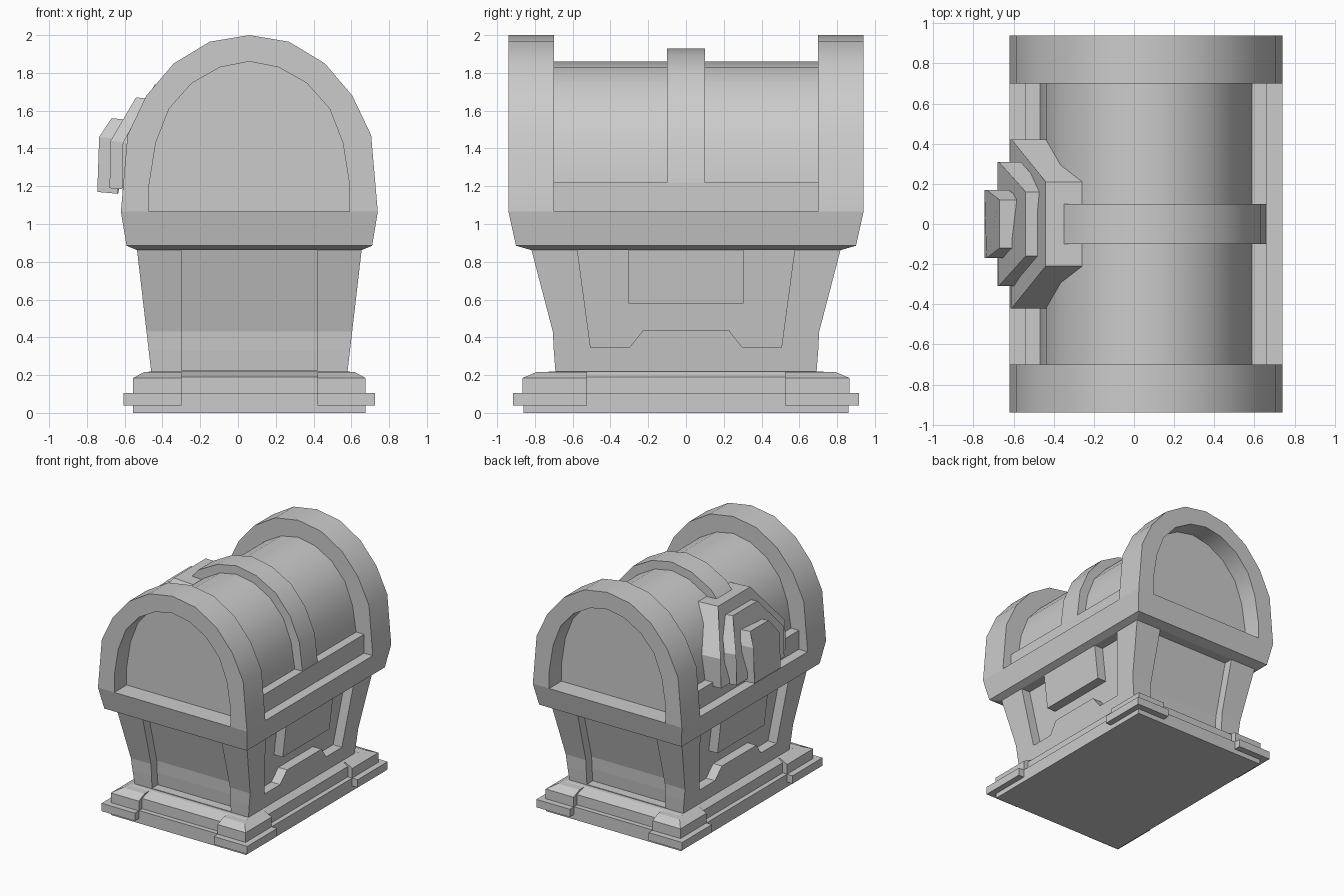
import bpy, bmesh
from mathutils import Vector

if "Cube" in bpy.data.objects:
    bpy.data.objects.remove(bpy.data.objects["Cube"])

CX = 0.06   # the chest is off-centre because the lock sticks out on the left


def make(name, verts, faces, smooth=False):
    me = bpy.data.meshes.new(name)
    me.from_pydata([tuple(v) for v in verts], [], faces)
    bm = bmesh.new()
    bm.from_mesh(me)
    bmesh.ops.recalc_face_normals(bm, faces=bm.faces)
    bm.to_mesh(me)
    bm.free()
    ob = bpy.data.objects.new(name, me)
    bpy.context.collection.objects.link(ob)
    if smooth:
        bpy.ops.object.select_all(action='DESELECT')
        ob.select_set(True)
        bpy.context.view_layer.objects.active = ob
        bpy.ops.object.shade_smooth_by_angle(angle=0.6)
    return ob


def loft(name, rings, smooth=False):
    n = len(rings[0])
    faces = [list(range(n)), [(len(rings) - 1) * n + i for i in range(n)]]
    for k in range(len(rings) - 1):
        for i in range(n):
            j = (i + 1) % n
            faces.append([k * n + i, k * n + j, (k + 1) * n + j, (k + 1) * n + i])
    return make(name, [v for r in rings for v in r], faces, smooth)


def rect(x0, x1, y0, y1, z):
    return [(CX + x0, y0, z), (CX + x1, y0, z), (CX + x1, y1, z), (CX + x0, y1, z)]


def stack(name, levels):
    # centred tapering box: levels are (half x, half y, z)
    return loft(name, [rect(-a, a, -b, b, z) for a, b, z in levels])


def arch(half):
    # mirror a half profile running from lower right up to the crown
    return half + [(-x, z) for x, z in reversed(half[:-1])]


def prism_y(name, pts, y0, y1, smooth=False):
    return loft(name, [[(CX + x, y, z) for x, z in pts] for y in (y0, y1)], smooth)


# base
stack("base_slab", [(.615, .86, 0), (.615, .86, .105)])
stack("base_step", [(.575, .82, .10), (.575, .82, .19), (.53, .72, .22)])
for sx in (-1, 1):
    for sy in (-1, 1):
        def corner(a, b, z):
            return rect(sx * .36, sx * a, sy * .525, sy * b, z)
        loft("base_corner_pad", [corner(.665, .915, .04), corner(.665, .915, .105)])
        loft("base_corner_block", [corner(.615, .865, .10), corner(.615, .865, .185),
                                   corner(.555, .79, .217)])


# flared body with recessed panels
def body_half_x(z):
    return .52 + (z - .22) * .116


body = stack("body", [(body_half_x(z), y, z) for y, z in
                      ((.69, .20), (.70, .33), (.705, .43), (.82, .87))])


def cut(cutter):
    cutter.hide_render = True
    cutter.hide_viewport = True
    cutter.display_type = 'WIRE'
    m = body.modifiers.new("panel", 'BOOLEAN')
    m.operation = 'DIFFERENCE'
    m.solver = 'EXACT'
    m.object = cutter


side_panel = [(-.58, .90), (-.505, .345), (-.30, .345), (-.225, .44),
              (.225, .44), (.30, .345), (.505, .345), (.58, .90)]
end_panel = [(.615, .225), (.625, .33), (.63, .43), (.752, .90), (1.2, .90), (1.2, .225)]
plate = [(-.305, .87), (-.305, .58), (.305, .58), (.305, .87)]
for s in (-1, 1):
    cut(loft("side_panel_cutter", [[(CX + s * (body_half_x(z) - .08), y, z) for y, z in side_panel],
                                   [(CX + s * 1.2, y, z) for y, z in side_panel]]))
    cut(loft("end_panel_cutter", [[(CX + x, s * y, z) for y, z in end_panel] for x in (-.36, .36)]))
    # raised plate hanging under the rim inside each side panel
    loft("side_plate", [[(CX + s * (body_half_x(z) + d), y, z) for y, z in plate] for d in (-.12, 0)])

# rim between body and lid
stack("rim", [(.595, .82, .862), (.65, .90, .885), (.68, .94, 1.065)])
stack("lid_sill", [(.60, .72, 1.06), (.60, .72, 1.22)])

# barrel lid, strap and end arches
inner = arch([(.53, 1.065), (.53, 1.21), (.495, 1.43), (.425, 1.61),
              (.305, 1.745), (.155, 1.83), (0, 1.86)])
middle = arch([(.60, 1.20), (.57, 1.45), (.485, 1.645), (.355, 1.80), (.18, 1.895), (0, 1.93)])
outer = arch([(.68, 1.065), (.645, 1.47), (.545, 1.68), (.40, 1.85), (.21, 1.965), (0, 2.0)])
prism_y("lid_barrel", inner, -.78, .78, True)
prism_y("lid_strap", middle, -.10, .10, True)
for s in (-1, 1):
    prism_y("end_arch", outer + inner[::-1], s * .70, s * .94, True)


# stepped lock on the left: (bottom x,z) (shoulder x,z) (top x,z), half widths, depth back
def lock_layer(name, bottom, shoulder, top, wide, narrow, back):
    front = [(bottom[0], -wide, bottom[1]), (bottom[0], wide, bottom[1]),
             (shoulder[0], wide, shoulder[1]), (top[0], narrow, top[1]),
             (top[0], -narrow, top[1]), (shoulder[0], -wide, shoulder[1])]
    loft(name, [front, [Vector(v) + Vector((back, 0, -.01)) for v in front]])


lock_layer("lock_back", (-.615, 1.19), (-.61, 1.43), (-.44, 1.74), .42, .21, .19)
lock_layer("lock_middle", (-.68, 1.19), (-.675, 1.44), (-.54, 1.67), .31, .16, .11)
lock_layer("lock_front", (-.745, 1.17), (-.735, 1.46), (-.67, 1.56), .17, .12, .11)
